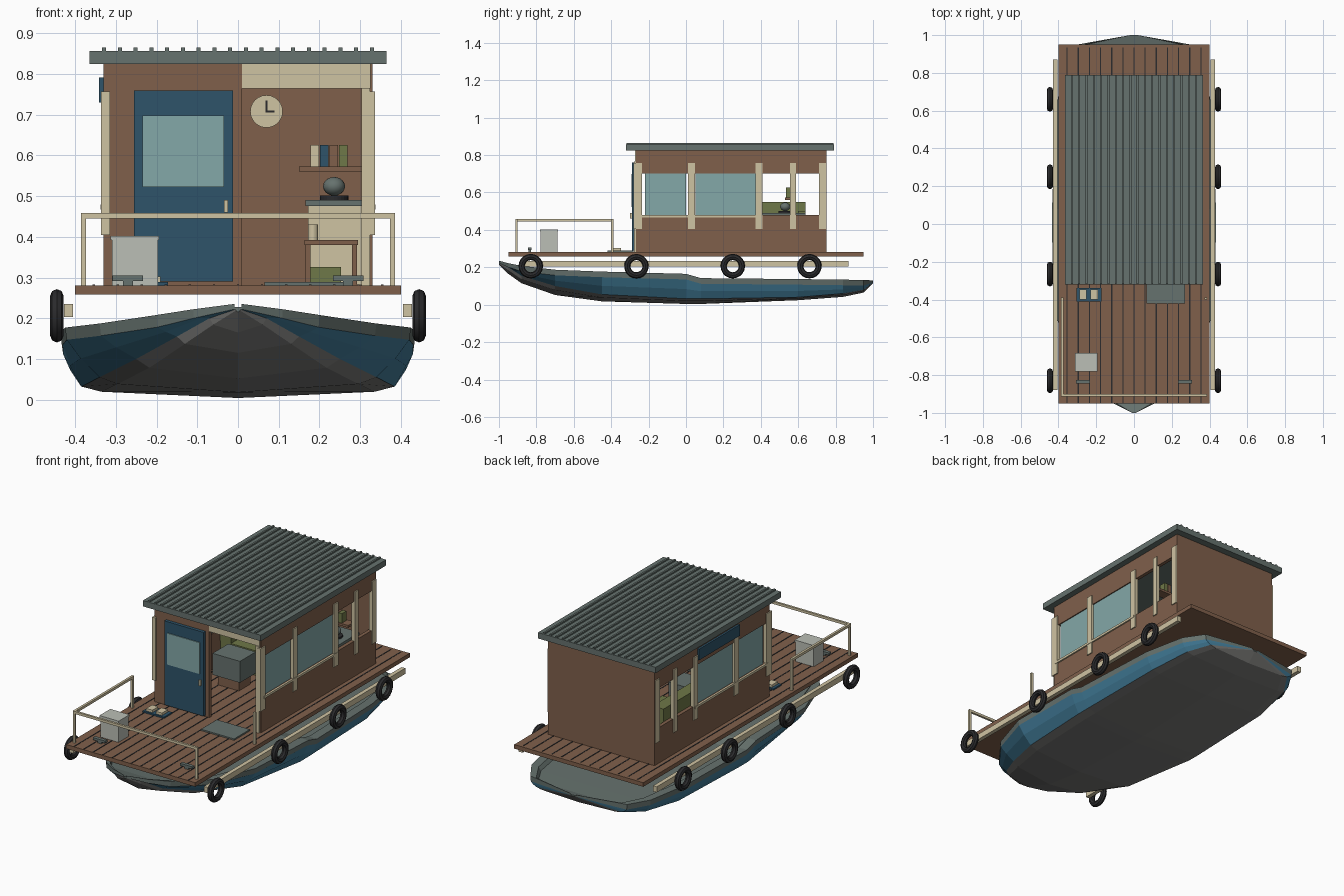
import bpy
import bmesh
import math
from mathutils import Matrix

default_cube = bpy.data.objects.get("Cube")
if default_cube:
    bpy.data.objects.remove(default_cube, do_unlink=True)


def make_material(name, hex_code):
    """Flat colour material from a display hex colour, stored as linear values."""
    channels = [int(hex_code[i:i + 2], 16) / 255 for i in (0, 2, 4)]
    colour = [c / 12.92 if c < .04 else ((c + .055) / 1.055) ** 2.4 for c in channels] + [1]
    material = bpy.data.materials.new(name)
    material.use_nodes = True
    material.diffuse_color = colour
    for node in material.node_tree.nodes:
        if node.type == "BSDF_PRINCIPLED":
            node.inputs["Base Color"].default_value = colour
    return material


wood = make_material("brown wood", "80604B")
slate = make_material("slate green", "66726E")
hull_blue = make_material("hull blue", "437E9B")
door_blue = make_material("dark blue", "2E546A")
glass = make_material("pale teal glass", "84A8A8")
cream = make_material("cream", "CFC3A2")
rubber = make_material("black rubber", "2B2B2D")
hull_grey = make_material("hull grey", "7A7A78")
olive = make_material("olive green", "6F7848")
pale = make_material("pale grey", "BBBFB6")


def finish(name, bm, *materials):
    mesh = bpy.data.meshes.new(name)
    bm.to_mesh(mesh)
    bm.free()
    for material in materials:
        mesh.materials.append(material)
    obj = bpy.data.objects.new(name, mesh)
    bpy.context.collection.objects.link(obj)
    return obj


def box(name, material, x, y, z):
    """Block spanning three (low, high) ranges."""
    bm = bmesh.new()
    size = [r[1] - r[0] for r in (x, y, z)]
    centre = [(r[0] + r[1]) / 2 for r in (x, y, z)]
    bmesh.ops.create_cube(bm, size=1, matrix=Matrix.Translation(centre) @ Matrix.Diagonal(size + [1]))
    return finish(name, bm, material)


def both_sides(name, material, x, y, z):
    box("left_" + name, material, x, y, z)
    box("right_" + name, material, (-x[1], -x[0]), y, z)


def disc(name, material, radius, depth, place, axis="Y"):
    bm = bmesh.new()
    turn = Matrix.Rotation(math.pi / 2, 4, "X") if axis == "Y" else Matrix()
    bmesh.ops.create_cone(bm, cap_ends=True, segments=24, radius1=radius, radius2=radius,
                          depth=depth, matrix=Matrix.Translation(place) @ turn)
    return finish(name, bm, material)


# Hull stations: y, rim half width, rim height, chine half width, chine height, keel height
stations = [
    (-1, .01, .235, .006, .222, .215),
    (-.95, .11, .222, .07, .2, .165),
    (-.88, .2, .208, .15, .155, .115),
    (-.7, .34, .187, .25, .1, .052),
    (-.45, .425, .177, .34, .055, .018),
    (0, .435, .165, .385, .032, .004),
    (.08, .434, .142, .385, .032, .004),
    (.6, .415, .137, .375, .04, .024),
    (.84, .37, .134, .335, .06, .042),
    (.95, .3, .132, .265, .08, .065),
    (1, .02, .13, .015, .12, .115),
]


def hull_ring(y, w, zr, c, zc, zk):
    """Half section from keel to inner floor."""
    drop = min(.03, zr - zc)
    mid = (c * .45 + w * .55, (zc + zr - drop) / 2)
    half = [(0, zk), (c * .87, zk + (zc - zk) * .55), (c, zc), mid, (w * .99, zr - drop),
            (w, zr), (w * .88, zr), (w * .84, zr - drop * .6), (0, zr - drop * .6)]
    return half


bm = bmesh.new()
for side in (-1, 1):
    rings = [[bm.verts.new((side * x, s[0], z)) for x, z in hull_ring(*s)] for s in stations]
    for a, b in zip(rings, rings[1:]):
        for i in range(len(a) - 1):
            face = bm.faces.new((a[i], a[i + 1], b[i + 1], b[i]))
            face.material_index = 0 if i < 2 else 1 if i < 4 else 2
    for ring in (rings[0], rings[-1]):
        bm.faces.new(ring).material_index = 2
bmesh.ops.remove_doubles(bm, verts=bm.verts, dist=.0005)
bmesh.ops.recalc_face_normals(bm, faces=bm.faces)
finish("hull", bm, hull_grey, hull_blue, slate)

# Deck with dark seams between the planks
box("deck", wood, (-.4, .4), (-.95, .95), (.258, .281))
for i in range(13):
    x = (i - 6) * .059
    box("deck_seam", rubber, (x - .003, x + .003), (-.948, .935), (.278, .2825))

# Rubbing beams and tyre fenders
both_sides("rubbing_beam", cream, (.405, .428), (-.88, .87), (.203, .235))
for side in (-1, 1):
    for y in (-.83, -.265, .25, .66):
        bpy.ops.mesh.primitive_torus_add(major_segments=20, minor_segments=8, major_radius=.049,
                                         minor_radius=.0165, location=(side * .445, y, .206),
                                         rotation=(0, math.pi / 2, 0))
        tyre = bpy.context.object
        tyre.name = "tyre_fender"
        tyre.data.materials.append(rubber)
        bpy.ops.object.shade_smooth_by_angle()

# Cabin walls
box("back_wall", wood, (-.33, .33), (.73, .75), (.28, .826))
box("front_wall", wood, (-.33, .01), (-.27, -.25), (.28, .826))
box("front_header", cream, (.01, .325), (-.272, -.25), (.765, .826))
box("front_corner_post", cream, (.303, .324), (-.278, -.25), (.28, .766))
both_sides("lower_wall", wood, (.31, .33), (-.268, .748), (.28, .48))
both_sides("upper_wall", wood, (.31, .33), (-.268, .748), (.702, .826))
both_sides("window_sill", cream, (.33, .338), (-.25, .4), (.467, .48))

# Window panes and posts
for y in ((-.22, 0), (.052, .372)):
    both_sides("window_pane", glass, (.316, .324), y, (.478, .704))
for y, width in ((-.258, .046), (.03, .038), (.39, .036), (.572, .032), (.729, .038)):
    both_sides("window_post", cream, (.315, .336), (y - width / 2, y + width / 2), (.405, .757))
box("rolled_blind", door_blue, (-.341, -.33), (.01, .37), (.73, .792))

# Roof and ribs
box("roof", slate, (-.365, .365), (-.32, .79), (.824, .857))
for i in range(18):
    x = (i - 8.5) * .0387
    box("roof_rib", slate, (x - .005, x + .005), (-.318, .788), (.855, .865))

# Door
box("door", door_blue, (-.255, -.012), (-.288, -.27), (.29, .76))
box("door_window", glass, (-.235, -.035), (-.292, -.288), (.522, .698))
box("door_handle", cream, (-.035, -.025), (-.3, -.288), (.46, .49))

# Railing
rail = (.445, .459)
both_sides("front_rail_post", cream, (.373, .386), (-.912, -.9), (.28, .458))
both_sides("rear_rail_post", cream, (.373, .386), (-.4, -.388), (.28, .458))
box("front_rail", cream, (-.386, .386), (-.912, -.9), rail)
box("right_rail", cream, (-.386, -.373), (-.912, -.388), rail)

# Things on the front deck
box("cool_box", pale, (-.31, -.197), (-.777, -.687), (.281, .392))
box("cool_box_lid", pale, (-.313, -.194), (-.78, -.684), (.392, .402))
both_sides("mooring_cleat", slate, (.233, .308), (-.845, -.825), (.292, .305))
both_sides("cleat_foot", slate, (.258, .283), (-.842, -.828), (.28, .293))
box("door_mat", slate, (.065, .27), (-.42, -.28), (.281, .289))
box("shoe_mat", door_blue, (-.305, -.172), (-.41, -.338), (.281, .289))
for x in (-.27, -.21):
    box("shoe", cream, (x - .019, x + .019), (-.4, -.348), (.289, .303))

# Sofa and low cabinet
box("sofa_seat", olive, (-.305, -.05), (.28, .64), (.282, .42))
box("sofa_back", olive, (-.308, -.24), (.28, .64), (.42, .55))
box("sofa_arm", olive, (-.305, -.05), (.6, .64), (.42, .5))
box("low_cabinet", slate, (-.2, -.03), (.06, .2), (.34, .46))
box("low_cabinet_base", wood, (-.18, -.05), (.08, .18), (.28, .34))

# Kitchen counter with kettle
box("counter", cream, (.172, .303), (.43, .63), (.282, .476))
box("counter_top", slate, (.166, .306), (.41, .64), (.476, .491))
disc("hob", rubber, .035, .01, (.236, .53, .496), "Z")
bpy.ops.mesh.primitive_uv_sphere_add(segments=16, ring_count=10, radius=.027, location=(.236, .53, .524))
kettle = bpy.context.object
kettle.name = "kettle"
kettle.scale.z = .85
kettle.data.materials.append(slate)
bpy.ops.object.shade_smooth_by_angle()

# Small table with a cup and a crate
box("table_top", wood, (.163, .295), (.1, .25), (.38, .392))
for x in (.172, .286):
    for y in (.11, .24):
        box("table_leg", wood, (x - .006, x + .006), (y - .006, y + .006), (.28, .381))
disc("cup", cream, .012, .038, (.184, .17, .411), "Z")
box("crate", olive, (.17, .253), (.12, .22), (.282, .326))

# Shelf with books
box("shelf", wood, (.15, .312), (.53, .585), (.56, .573))
for i, cover in enumerate((cream, door_blue, wood, olive)):
    x = .178 + i * .0235
    box("book", cover, (x, x + .021), (.535, .575), (.573, .626))

# Wall clock
disc("clock_face", cream, .04, .012, (.07, .724, .708))
box("clock_minute_hand", rubber, (.068, .072), (.715, .718), (.706, .735))
box("clock_hour_hand", rubber, (.07, .09), (.715, .718), (.706, .71))
